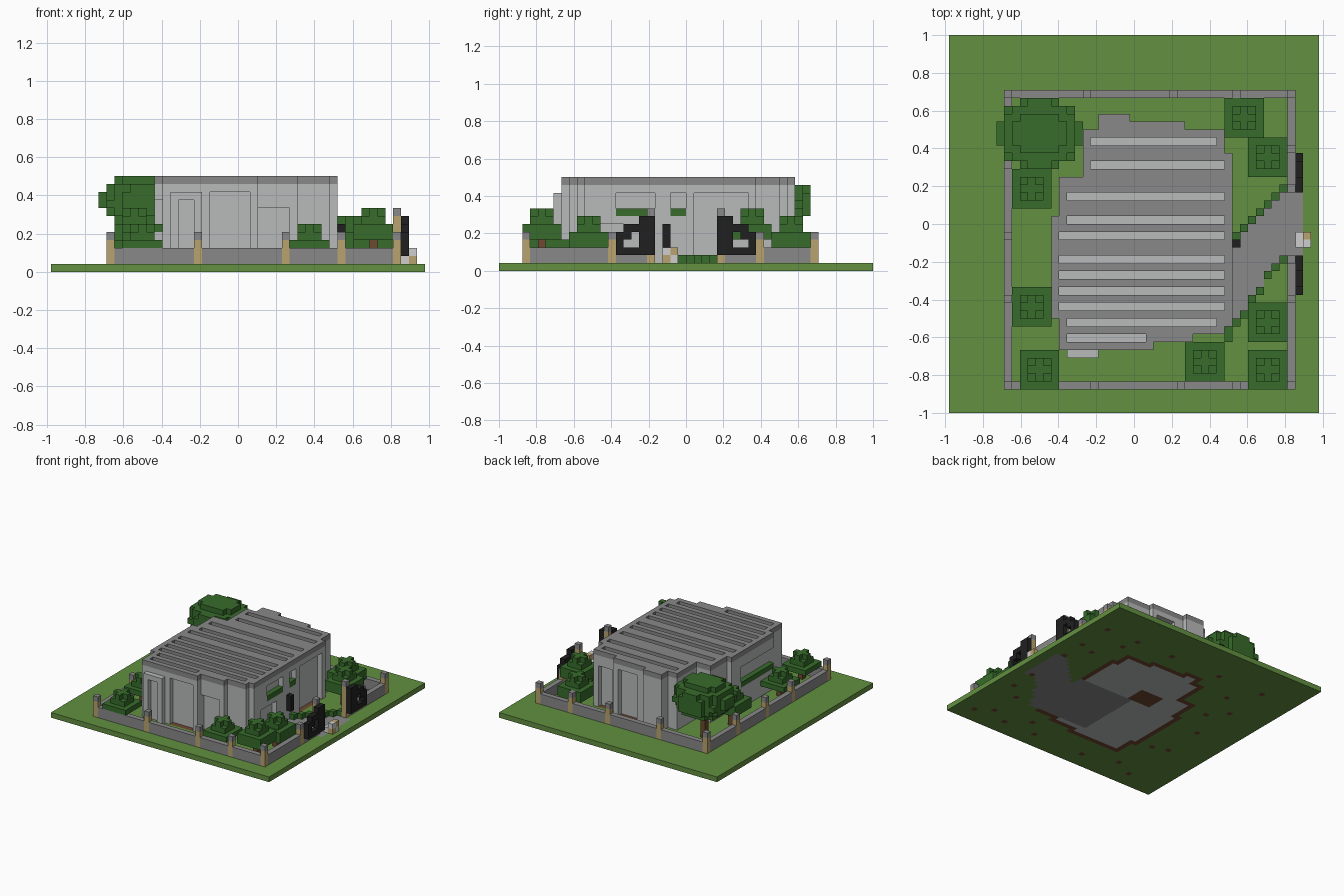
import bpy
import bmesh

if "Cube" in bpy.data.objects:
    bpy.data.objects.remove(bpy.data.objects["Cube"], do_unlink=True)

U = 1 / 24            # block size
NX, NY = 47, 48       # plot size in blocks; rows are counted from the back edge


def material(name, code):
    def lin(c):
        c /= 255
        return c / 12.92 if c < 0.04045 else ((c + 0.055) / 1.055) ** 2.4
    col = [lin(int(code[n:n + 2], 16)) for n in (0, 2, 4)] + [1]
    m = bpy.data.materials.new(name)
    m.use_nodes = True
    m.diffuse_color = col
    m.node_tree.nodes["Principled BSDF"].inputs["Base Color"].default_value = col
    return m


MATS = [material(n, c) for n, c in (
    ("grass", "629040"), ("leaf", "376C2B"), ("plaster", "B9BBBA"), ("stone", "888988"),
    ("iron", "202021"), ("sandstone", "B9A46E"), ("earth", "6E4830"), ("pale_box", "CFCFCF"))]
GRASS, LEAF, PLASTER, STONE, IRON, SAND, EARTH, PALE = range(len(MATS))


def fill(cells, i, row, k, mat):
    """Fill a box of blocks; every range is (start, end)."""
    for a in range(*i):
        for b in range(*row):
            for c in range(*k):
                cells[a, b, c] = mat


def build(name, cells):
    """Skin the exposed sides of a set of blocks."""
    bm = bmesh.new()
    verts = {}

    def vert(p):
        if p not in verts:
            verts[p] = bm.verts.new(((p[0] - NX / 2) * U, (NY / 2 - p[1]) * U, p[2] * U))
        return verts[p]

    for cell, mat in cells.items():
        for d in range(3):
            u, v = (d + 1) % 3, (d + 2) % 3
            for s in (0, 1):
                near = list(cell)
                near[d] += 2 * s - 1
                if tuple(near) in cells:
                    continue
                loop = []
                for du, dv in ((0, 0), (1, 0), (1, 1), (0, 1)):
                    p = list(cell)
                    p[d] += s
                    p[u] += du
                    p[v] += dv
                    loop.append(vert(tuple(p)))
                # rows run against y, so the winding is mirrored
                face = bm.faces.new(loop[::-1] if s else loop)
                face.material_index = mat
    me = bpy.data.meshes.new(name)
    bm.to_mesh(me)
    bm.free()
    for m in MATS:
        me.materials.append(m)
    ob = bpy.data.objects.new(name, me)
    bpy.context.collection.objects.link(ob)
    return ob


# House plan: row range and block range for each strip
plan = set()
for r0, r1, i0, i1 in ((10, 11, 19, 23), (11, 12, 19, 30), (12, 15, 17, 35), (15, 18, 17, 36),
                       (18, 23, 14, 36), (23, 36, 13, 36), (36, 37, 14, 36), (37, 38, 14, 35),
                       (38, 39, 14, 31), (39, 40, 14, 26)):
    plan |= {(i, r) for i in range(i0, i1) for r in range(r0, r1)}

# Drive: widens from the gate towards the house
drive = {}
for i in range(36, 45):
    t = min(i - 36, 6)
    fill(drive, (i, i + 1), (26 - t, 37 - round(t * 1.4)), (0, 1), STONE)

# Trees: centre block, centre row, top height
trees = ((10, 34, 6), (11, 42, 6), (32, 41, 6), (40, 42, 8), (40, 36, 7),
         (40, 15, 8), (37, 10, 7), (10, 19, 8))
big_tree = (11, 12)

# Fence posts
posts = [(i, 7) for i in (7, 17, 28, 36, 43)] + [(i, 44) for i in (7, 18, 29, 36, 43)]
posts += [(7, r) for r in (16, 25, 33)] + [(43, 14), (43, 33)]
gate_posts = [(43, 19), (43, 28)]

# Ground slab with drive, house floor, footings and root patches
ground = {}
fill(ground, (0, NX), (0, NY), (0, 1), GRASS)
ground.update(drive)
for i, r in plan:
    edge = any((i + a, r + b) not in plan for a in (-1, 0, 1) for b in (-1, 0, 1))
    garage = 24 <= i < 36 and 24 <= r < 37
    ground[i, r, 0] = STONE if garage else EARTH if edge else PLASTER
fill(ground, (20, 25), (20, 24), (0, 1), EARTH)
for p in posts + gate_posts + [t[:2] for t in trees] + [big_tree]:
    ground[p[0], p[1], 0] = EARTH
build("ground", ground)

# House walls
walls = {(i, r, k): PLASTER for i, r in plan for k in range(1, 11)}


def recess(axis, side, span, height, sill=0):
    """Sink a panel one block into the outermost wall; optional planted sill."""
    for a in range(*span):
        line = [p for p in plan if p[1 - axis] == a]
        cell = (max if side > 0 else min)(line, key=lambda p: p[axis])
        for k in range(*height):
            walls.pop((*cell, k), None)
        if sill:
            walls[(*cell, sill)] = LEAF


recess(1, 1, (20, 25), (1, 10))             # front bays
recess(1, 1, (26, 30), (1, 8))
recess(0, 1, (28, 33), (8, 10), 7)          # right windows with planters
recess(0, 1, (24, 26), (8, 10), 7)
recess(0, 1, (16, 23), (1, 10))             # right glazed bay
recess(0, 1, (30, 35), (1, 6))              # garage opening
recess(0, -1, (26, 36), (6, 9), 5)          # left window with planter
recess(1, -1, (25, 29), (1, 10))            # back bays
recess(1, -1, (31, 34), (1, 9))
build("house_walls", walls)

# Roof slab with slots running across it
roof = {(i, r, 11): STONE for i, r in plan}
for row, i0, i1 in ((13, 18, 34), (16, 18, 35), (20, 15, 35), (23, 15, 35), (25, 14, 35),
                    (28, 14, 35), (30, 14, 35), (32, 14, 35), (34, 14, 35), (36, 15, 34),
                    (38, 15, 25)):
    for i in range(i0, i1):
        roof.pop((i, row, 11), None)
build("roof", roof)

# Door surround on the front
surround = {}
for i in (15, 18):
    fill(surround, (i, i + 1), (40, 41), (1, 10), PLASTER)
fill(surround, (15, 19), (40, 41), (9, 10), PLASTER)
build("door_surround", surround)

# Wall lamp beside the garage
lamp = {}
fill(lamp, (36, 37), (26, 27), (3, 6), IRON)
build("wall_lamp", lamp)

# Boundary wall and its posts
fence = {}
fill(fence, (7, 44), (7, 8), (1, 3), STONE)
fill(fence, (7, 44), (44, 45), (1, 3), STONE)
fill(fence, (7, 8), (8, 44), (1, 3), STONE)
fill(fence, (43, 44), (8, 20), (1, 3), STONE)
fill(fence, (43, 44), (28, 44), (1, 3), STONE)
for group, top in ((posts, 5), (gate_posts, 8)):
    for i, r in group:
        fill(fence, (i, i + 1), (r, r + 1), (1, top - 1), SAND)
        fence[i, r, top - 1] = STONE
build("boundary_wall", fence)

# Gate leaves, stepping down away from the opening
for name, start, step in (("back_gate", 19, -1), ("front_gate", 28, 1)):
    gate = {}
    for n, top in enumerate((7, 7, 6, 6, 5)):
        row = start + n * step
        fill(gate, (44, 45), (row, row + 1), (2, top), IRON)
    for n, k in ((2, 3), (2, 4), (3, 3)):
        gate.pop((44, start + n * step, k))
    build(name, gate)

# Letter box
box = {}
fill(box, (44, 46), (25, 27), (1, 2), PALE)
box[45, 26, 1] = SAND
box[45, 26, 2] = PALE
box[45, 25, 2] = SAND
build("letter_box", box)

# Hedges along both edges of the drive
hedge = {}
for n in range(7):
    hedge[36 + n, 25 - n, 1] = LEAF
    hedge[36 + n, 36 - round(n * 1.4), 1] = LEAF
hedge[35, 37, 1] = hedge[35, 38, 1] = LEAF
build("drive_hedge", hedge)

# Small trees: square skirt, smaller block, cross on top
for n, (i, r, top) in enumerate(trees):
    tree = {}
    skirt = 3 if top < 8 else 4
    fill(tree, (i, i + 1), (r, r + 1), (1, skirt), EARTH)
    fill(tree, (i - 2, i + 3), (r - 2, r + 3), (skirt, top - 2), LEAF)
    fill(tree, (i - 1, i + 2), (r - 1, r + 2), (top - 2, top - 1), LEAF)
    fill(tree, (i - 1, i + 2), (r, r + 1), (top - 1, top), LEAF)
    fill(tree, (i, i + 1), (r - 1, r + 2), (top - 1, top), LEAF)
    build(f"small_tree_{n + 1}", tree)

# Large tree with a rounded crown
crown = {}
ci, cr = big_tree
fill(crown, (ci, ci + 1), (cr, cr + 1), (1, 6), EARTH)
for i in range(ci - 5, ci + 6):
    for r in range(8, cr + 6):
        for k in range(4, 12):
            if ((i - ci) / 5.3) ** 2 + ((r - cr) / 4.8) ** 2 + ((k - 8.3) / 3.4) ** 2 <= 1:
                if (i, r) not in plan:
                    crown[i, r, k] = LEAF
build("large_tree", crown)
